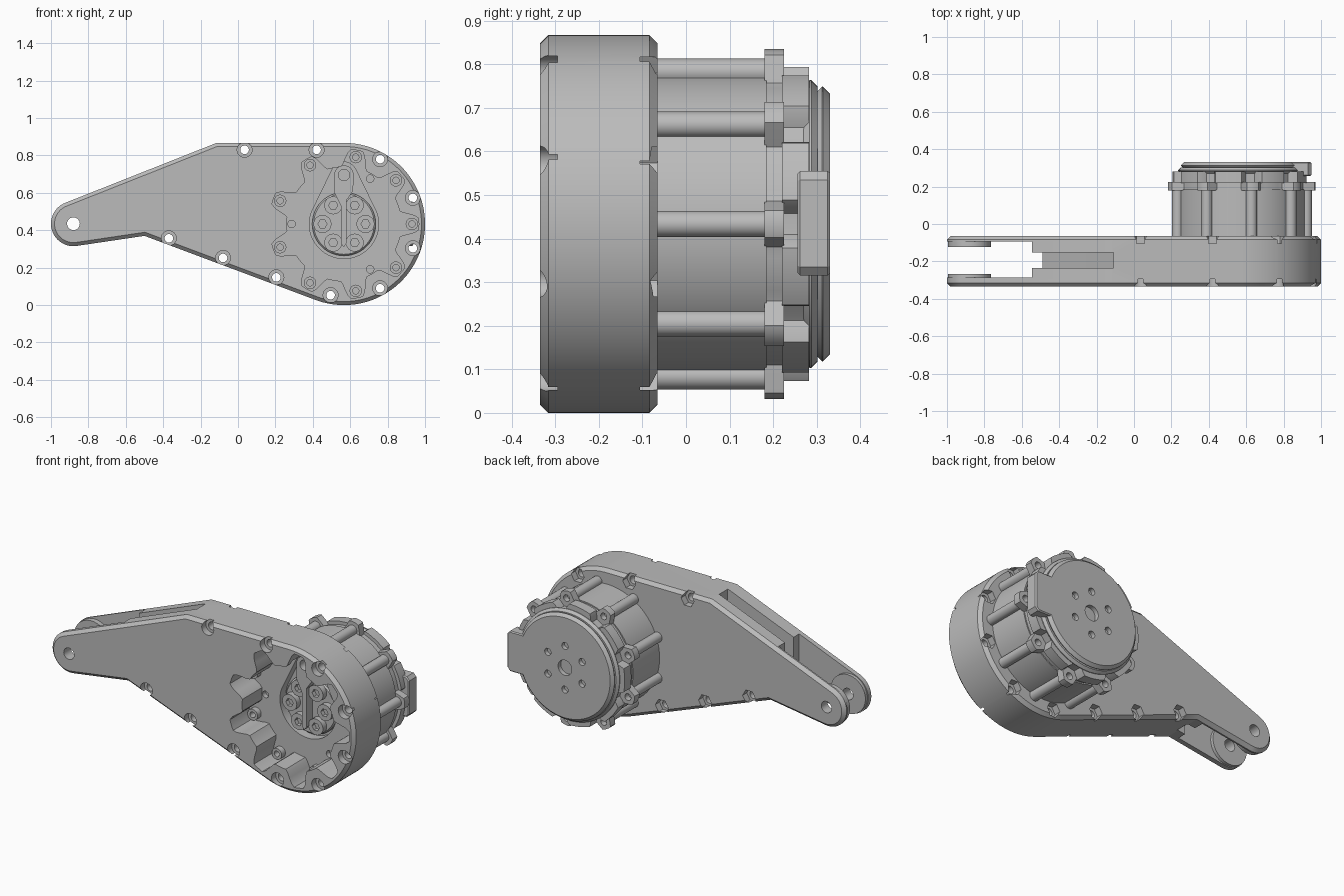
import bpy, bmesh
from math import sin, cos, radians, pi, hypot

old = bpy.data.objects.get("Cube")
if old:
    bpy.data.objects.remove(old, do_unlink=True)

# One plain grey for everything
grey = bpy.data.materials.new("machined grey")
grey.use_nodes = True
grey.diffuse_color = (0.5, 0.5, 0.5, 1)
grey.node_tree.nodes["Principled BSDF"].inputs["Base Color"].default_value = (0.5, 0.5, 0.5, 1)

CX, CZ, R = 0.5665, 0.4335, 0.4335      # drive axis and housing radius
TIP = (-0.88, 0.435)                    # clevis pin axis
FRONT, BACK = -0.335, -0.065
LUG_R = 0.363
LUG_ANGLES = [40 * i for i in range(9)]


def arc(c, r, a0, a1, n):
    return [(c[0] + r * cos(radians(a0 + (a1 - a0) * i / n)),
             c[1] + r * sin(radians(a0 + (a1 - a0) * i / n))) for i in range(n + 1)]


def circle(c, r, n=24):
    return arc(c, r, 0, 360, n)[:-1]


def around(r, deg):
    return (CX + r * cos(radians(deg)), CZ + r * sin(radians(deg)))


def lobed(base, amp, inner=0.025, outer=0.085, per=18):
    """Round outline with nine bumps (or scallops when amp < 0)."""
    pts = []
    for i in range(9 * per):
        deg = 360 * i / (9 * per)
        off = abs((deg + 20) % 40 - 20) * pi / 180 * LUG_R
        t = min(1, max(0, (outer - off) / (outer - inner)))
        pts.append(around(base + amp * t * t * (3 - 2 * t), deg))
    return pts


def solid(name, pieces):
    """Prisms along y; each piece is (outline, y0, y1)."""
    bm = bmesh.new()
    for pts, y0, y1 in pieces:
        lo = [bm.verts.new((x, y0, z)) for x, z in pts]
        hi = [bm.verts.new((x, y1, z)) for x, z in pts]
        bm.faces.new(lo)
        bm.faces.new(hi[::-1])
        for i in range(len(pts)):
            j = (i + 1) % len(pts)
            bm.faces.new((lo[i], hi[i], hi[j], lo[j]))
    bmesh.ops.recalc_face_normals(bm, faces=bm.faces)
    mesh = bpy.data.meshes.new(name)
    bm.to_mesh(mesh)
    bm.free()
    mesh.materials.append(grey)
    ob = bpy.data.objects.new(name, mesh)
    bpy.context.collection.objects.link(ob)
    return ob


def activate(ob):
    bpy.ops.object.select_all(action='DESELECT')
    bpy.context.view_layer.objects.active = ob
    ob.select_set(True)


def bevel(ob, width):
    activate(ob)
    m = ob.modifiers.new("chamfer", 'BEVEL')
    m.width, m.segments = width, 1
    m.limit_method, m.angle_limit = 'ANGLE', radians(60)
    bpy.ops.object.modifier_apply(modifier=m.name)


def combine(ob, pieces, operation='DIFFERENCE'):
    tool = solid("cutter", pieces)
    tool.hide_render = True
    activate(ob)
    m = ob.modifiers.new("cut", 'BOOLEAN')
    m.operation, m.solver, m.object = operation, 'EXACT', tool
    bpy.ops.object.modifier_apply(modifier=m.name)
    bpy.data.objects.remove(tool, do_unlink=True)


def smooth(ob):
    activate(ob)
    bpy.ops.object.shade_smooth_by_angle(angle=radians(25))


def rect(x0, x1, z0, z1):
    return [(x0, z0), (x1, z0), (x1, z1), (x0, z1)]


# Housing: big round end tapering to the clevis tip
outline = (arc((CX, CZ), R, 90, -110.5, 72) + [(-0.5, 0.37)]
           + arc(TIP, 0.12, 278.4, 111.6, 28) + [(-0.115, 0.867)])
housing = solid("housing", [(outline, FRONT, BACK)])
bevel(housing, 0.019)

# Clevis gap, pin bosses, and the slot running up the arm
combine(housing, [(rect(-1.1, -0.545, 0.1, 0.9), -0.287, -0.093)])
combine(housing, [(circle(TIP, 0.115, 40), -0.295, -0.268),
                  (circle(TIP, 0.115, 40), -0.123, -0.085)], 'UNION')
combine(housing, [([(-0.6, 0.95), (-0.11, 0.95), (-0.11, 0.3), (-0.3, 0.37),
                    (-0.49, 0.43), (-0.49, 0.2), (-0.6, 0.2)], -0.235, -0.153)])
combine(housing, [(circle(TIP, 0.034, 32), -0.4, 0)])

# Case screws: counterbores at the front, hex nut pockets at the back
screws = [(0.035, 0.83), (0.42, 0.83), (0.76, 0.78), (0.935, 0.573), (0.935, 0.304),
          (0.76, 0.09), (0.495, 0.053), (0.205, 0.148), (-0.08, 0.252), (-0.37, 0.357)]
combine(housing, [(circle(p, 0.04), -0.4, -0.295) for p in screws]
        + [(circle(p, 0.043, 6), -0.105, 0) for p in screws])
combine(housing, [(circle(p, 0.023), -0.38, -0.02) for p in screws])

# Lobed drive recess, with screw bosses and a keyhole-shaped well in its floor
FLOOR = -0.15
combine(housing, [(lobed(0.305, 0.095), -0.4, FLOOR)])
well = arc((CX, CZ), 0.185, 160, 380, 40) + arc((CX, 0.695), 0.07, 20, 160, 14)
combine(housing, [(well, -0.3, -0.095)])
combine(housing, [(circle(around(LUG_R, a), 0.033), -0.185, FLOOR + 0.01)
                  for a in LUG_ANGLES], 'UNION')
combine(housing, [(circle(around(LUG_R, a), 0.017, 16), -0.38, -0.02) for a in LUG_ANGLES]
        + [(circle(around(0.28, a), 0.02, 16), -0.3, -0.12) for a in (60, 180, 300)])
smooth(housing)

# Output hub with its six bolts
hub = solid("output_hub", [(circle((CX, CZ), 0.17, 48), -0.125, -0.09)])
bevel(hub, 0.008)
smooth(hub)
bolts = solid("hub_bolts", [(circle(around(0.115, a), 0.048), -0.16, -0.12)
                            for a in range(0, 360, 60)])
combine(bolts, [(circle(around(0.115, a), 0.024, 6), -0.2, -0.135)
                for a in range(0, 360, 60)])
smooth(bolts)

# Crank lever from the upper pivot down across the hub
lever = solid("crank_lever", [(arc((CX, 0.695), 0.052, 0, 180, 16)
                               + [(0.515, 0.6), (0.55, 0.53), (0.55, 0.33), (0.565, 0.31),
                                  (0.58, 0.33), (0.58, 0.56), (0.615, 0.61)], -0.185, -0.09)])
combine(lever, [(circle((CX, 0.695), 0.03), -0.3, -0.12)])
smooth(lever)

# Motor can with nine screw ridges
can = solid("motor_can", [(circle((CX, CZ), 0.347, 96), -0.075, 0.185)])
combine(can, [(circle(around(0.355, a), 0.03), -0.07, 0.183) for a in LUG_ANGLES], 'UNION')
smooth(can)

# Lug flange
flange = solid("motor_flange", [(lobed(0.34, 0.065, 0.022, 0.06), 0.18, 0.225)])
combine(flange, [(circle(around(LUG_R, a), 0.02, 16), 0.19, 0.3) for a in LUG_ANGLES])
smooth(flange)

# Scalloped rear body
rear = solid("motor_rear_body", [(lobed(0.36, -0.045, 0.025, 0.055), 0.22, 0.282)])
smooth(rear)

# Stepped end cap with centre hole and bolt circle
step = solid("cap_step", [(circle((CX, CZ), 0.33, 96), 0.27, 0.302)])
bevel(step, 0.014)
smooth(step)
cap = solid("end_cap", [(circle((CX, CZ), 0.315, 96), 0.295, 0.331)])
bevel(cap, 0.017)
combine(cap, [(circle((CX, CZ), 0.045, 32), 0.305, 0.4)]
        + [(circle(around(0.13, 60 * i + 30), 0.021, 16), 0.305, 0.4) for i in range(6)])
smooth(cap)

# Cable connector block at the side of the cap
block = solid("connector_block", [([(0.8, 0.315), (0.93, 0.315), (0.948, 0.335),
                                    (0.948, 0.535), (0.93, 0.555), (0.8, 0.555)],
                                   0.256, 0.331)])
bevel(block, 0.006)
smooth(block)
